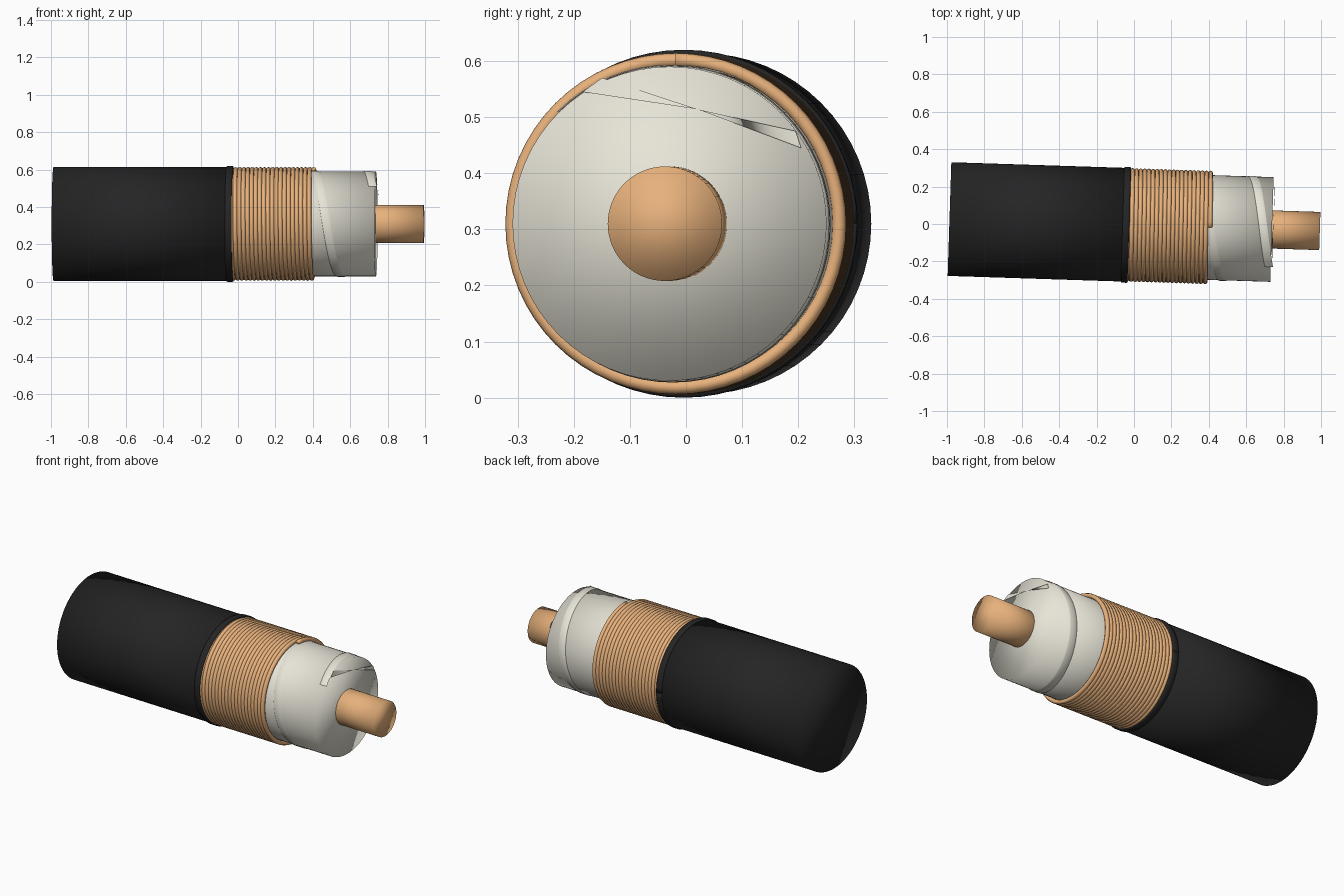
import bpy
from math import sin, cos, pi, radians
from mathutils import Matrix

if "Cube" in bpy.data.objects:
    bpy.data.objects.remove(bpy.data.objects["Cube"])

# Cable axis: almost along x, slightly turned about z, resting at z = 0.31
AXIS = Matrix.Translation((0, -0.0055, 0.31)) @ Matrix.Rotation(radians(-1.85), 4, 'Z')


def material(name, rgb):
    m = bpy.data.materials.new(name)
    m.diffuse_color = (*rgb, 1)
    m.use_nodes = True
    m.node_tree.nodes["Principled BSDF"].inputs["Base Color"].default_value = m.diffuse_color
    return m


BLACK = material("black_rubber", (0.018, 0.018, 0.018))
COPPER = material("copper", (0.80, 0.44, 0.20))
CREAM = material("cream_plastic", (0.80, 0.78, 0.68))


def add_mesh(name, verts, faces, mat):
    me = bpy.data.meshes.new(name)
    me.from_pydata(verts, [], faces)
    me.transform(AXIS)
    me.materials.append(mat)
    for p in me.polygons:
        p.use_smooth = True
    ob = bpy.data.objects.new(name, me)
    bpy.context.collection.objects.link(ob)
    return ob


def cylinder(name, x0, x1, r, mat, n=64):
    v = [(x, r * cos(2 * pi * i / n), r * sin(2 * pi * i / n))
         for x in (x0, x1) for i in range(n)]
    f = [(i, (i + 1) % n, n + (i + 1) % n, n + i) for i in range(n)]
    f += [tuple(range(n))[::-1], tuple(range(n, 2 * n))]
    return add_mesh(name, v, f, mat)


def sweep(name, x0, pitch, turns, section, mat, start=0.0, closed=True, n=64):
    """Sweep a section of (dx, radius) points round the axis as a helix."""
    k, steps = len(section), round(turns * n)
    v = []
    for s in range(steps + 1):
        a = start + 2 * pi * s / n
        v += [(x0 + pitch * s / n + dx, r * cos(a), r * sin(a)) for dx, r in section]
    f = []
    for s in range(steps):
        for j in range(k if closed else k - 1):
            q = (j + 1) % k
            f.append((s * k + j, s * k + q, (s + 1) * k + q, (s + 1) * k + j))
    if closed:
        f += [tuple(range(k))[::-1], tuple(range(steps * k, (steps + 1) * k))]
    return add_mesh(name, v, f, mat)


def circle(radius, wire, k=8):
    return [(wire * cos(2 * pi * j / k), radius + wire * sin(2 * pi * j / k)) for j in range(k)]


# Outer jacket and its rolled lip
cylinder("jacket", -0.987, -0.035, 0.304, BLACK)
sweep("jacket_lip", -0.043, 0, 1,
      [(-0.018, 0.295), (-0.018, 0.307), (-0.012, 0.31), (0.012, 0.31), (0.018, 0.307), (0.018, 0.295)],
      BLACK)

# Copper shield wound as a tight coil
sweep("shield_coil", -0.10, 0.022, 23, circle(0.2915, 0.0125), COPPER, start=pi / 2)

# Insulation core and inner conductor
cylinder("insulation", -0.05, 0.738, 0.28, CREAM)
cylinder("conductor", 0.60, 0.994, 0.102, COPPER)

# Insulation tape wrapped over the core (back, top, front, bottom)
sweep("insulation_tape", 0.32, 0.28, 1.375, [(0, 0.281), (0.005, 0.283), (0.04, 0.283), (0.045, 0.281)],
      CREAM, start=0, closed=False)

# Loose twisted tape end crossing the top of the cut face
flap = [(0.745, -0.155, 0.235), (0.738, -0.12, 0.26), (0.748, 0.235, 0.135), (0.745, 0.225, 0.165)]
mid = (0.745, 0.05, 0.204)
add_mesh("tape_end", flap + [mid], [(0, 1, 4), (2, 3, 4)], CREAM)
